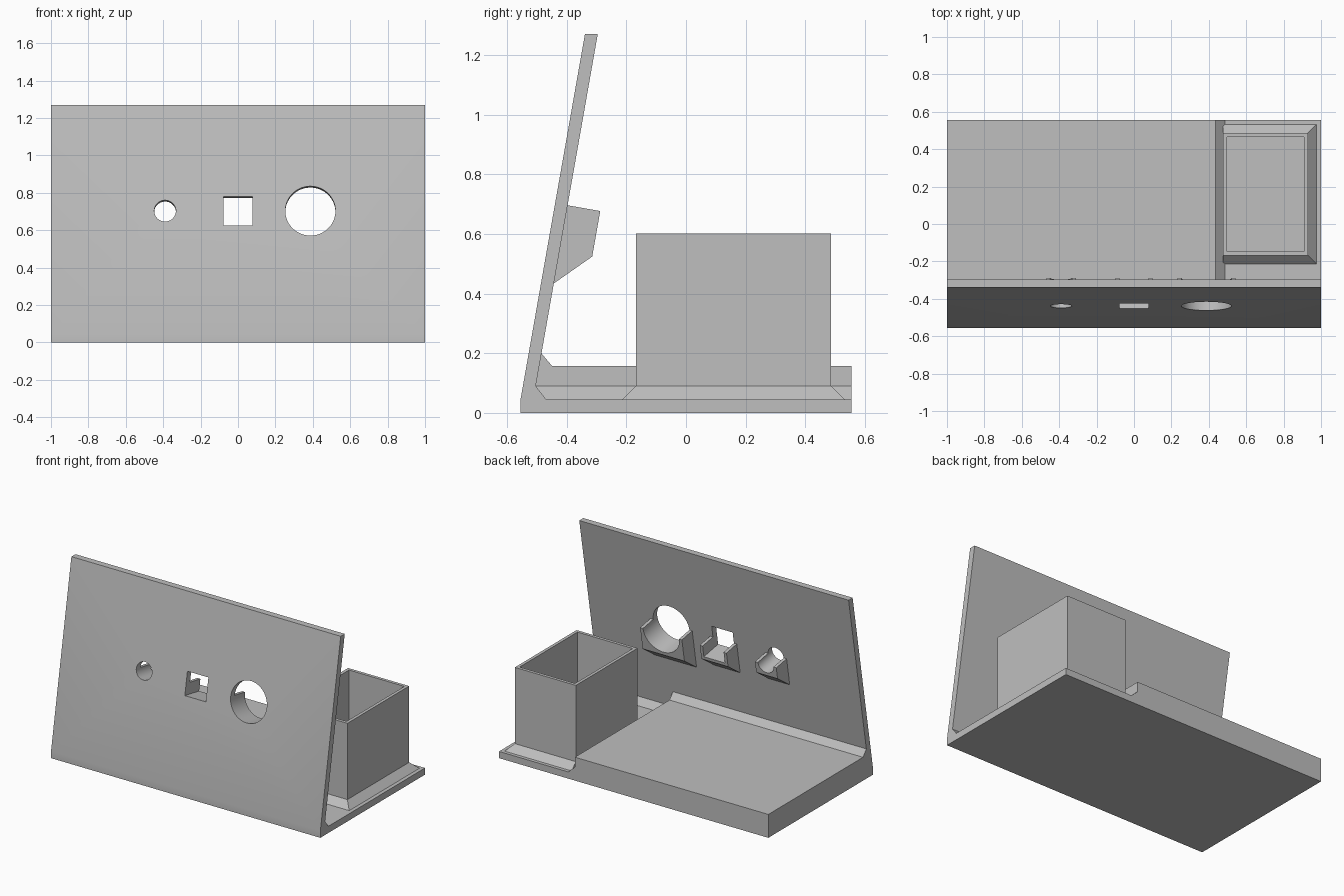
import bpy, bmesh, math
from mathutils import Vector

cube = bpy.data.objects.get("Cube")
if cube:
    bpy.data.objects.remove(cube, do_unlink=True)

grey = bpy.data.materials.new("matte_grey")
grey.use_nodes = True
colour = (0.52, 0.52, 0.52, 1)
grey.diffuse_color = colour
grey.node_tree.nodes["Principled BSDF"].inputs["Base Color"].default_value = colour

TILT = math.radians(10)
UP = Vector((0, math.sin(TILT), math.cos(TILT)))        # up along the panel
OUT = Vector((0, math.cos(TILT), -math.sin(TILT)))      # out of the panel's back
THICK = 0.0425
HOLE_LEVEL = Vector((0, -0.396, 0.696))                 # hole centre line, back face


def finish(name, bm):
    bmesh.ops.recalc_face_normals(bm, faces=bm.faces)
    mesh = bpy.data.meshes.new(name)
    bm.to_mesh(mesh)
    bm.free()
    mesh.materials.append(grey)
    obj = bpy.data.objects.new(name, mesh)
    bpy.context.collection.objects.link(obj)
    return obj


def extrude(name, points, direction):
    bm = bmesh.new()
    face = bm.faces.new([bm.verts.new(p) for p in points])
    moved = bmesh.ops.extrude_face_region(bm, geom=[face])["geom"]
    verts = [g for g in moved if isinstance(g, bmesh.types.BMVert)]
    bmesh.ops.translate(bm, verts=verts, vec=direction)
    return finish(name, bm)


def side_profile(name, yz, x0, x1):
    return extrude(name, [(x0, y, z) for y, z in yz], Vector((x1 - x0, 0, 0)))


def combine(target, tool, operation):
    mod = target.modifiers.new(tool.name, "BOOLEAN")
    mod.object, mod.operation, mod.solver = tool, operation, "EXACT"
    bpy.ops.object.select_all(action="DESELECT")
    bpy.context.view_layer.objects.active = target
    target.select_set(True)
    bpy.ops.object.modifier_apply(modifier=mod.name)
    bpy.data.objects.remove(tool, do_unlink=True)


# Leaning panel with the low tray behind it
BACK, LOW, DECK = 0.555, 0.045, 0.157
stand = side_profile("panel_and_base", [
    (-0.555, 0), (-0.555, LOW), (-0.339, 1.27), (-0.296, 1.27),
    (-0.504, 0.09), (-0.469, LOW), (BACK, LOW), (BACK, 0)], -1, 1)

# Raised deck with a sloped fillet against the panel
combine(stand, side_profile("raised_deck", [
    (-0.53, 0.02), (-0.505, 0.2), (-0.485, 0.2), (-0.449, DECK),
    (BACK, DECK), (BACK, 0.02)], -1, 0.437), "UNION")

# Small fillet at the foot of the deck's side
combine(stand, extrude("deck_fillet", [
    (0.42, -0.51, 0.02), (0.42, -0.51, 0.09), (0.437, -0.51, 0.09),
    (0.486, -0.51, LOW), (0.486, -0.51, 0.02)], Vector((0, BACK + 0.51, 0))), "UNION")

# Cradles behind the panel, each with an opening through both
REACH, WALL = 0.11, 0.021
for name, x, half, sides in [("small_round", -0.39, 0.058, 48),
                             ("square", 0, 0.078, 4),
                             ("large_round", 0.387, 0.134, 64)]:
    centre = HOLE_LEVEL + Vector((x, 0, 0))
    drop, width = half + WALL, half + WALL
    section = [(-0.02, 0), (REACH, 0), (REACH, -drop),
               (0, -drop - REACH), (-0.02, -drop - REACH)]
    start = centre - Vector((width, 0, 0))
    cradle = extrude(name + "_cradle", [start + OUT * n + UP * u for n, u in section],
                     Vector((2 * width, 0, 0)))
    combine(stand, cradle, "UNION")
    radius = half * math.sqrt(2) if sides == 4 else half
    ring = []
    for i in range(sides):
        a = 2 * math.pi * (i + 0.5) / sides
        ring.append(centre - OUT * 0.2 + Vector((radius * math.cos(a), 0, 0))
                    + UP * radius * math.sin(a))
    combine(stand, extrude(name + "_cutter", ring, OUT * 0.5), "DIFFERENCE")

bpy.ops.object.select_all(action="DESELECT")
bpy.context.view_layer.objects.active = stand
stand.select_set(True)
bpy.ops.object.shade_smooth_by_angle(angle=math.radians(20))

# Open bin: flared foot, walls, rim and floor as stacked rectangles
x0, x1, y0, y1, top, foot = 0.477, 0.93, -0.168, 0.487, 0.602, 0.045
bm = bmesh.new()
loops = []
for left, grow, z in [(0, foot, LOW - 0.002), (0, foot, LOW), (0, 0, LOW + foot),
                      (0, 0, top), (WALL, -WALL, top), (WALL, -WALL, LOW + 0.003)]:
    loops.append([bm.verts.new(p) for p in [
        (x0 + left, y0 - grow, z), (x1 + grow, y0 - grow, z),
        (x1 + grow, y1 + grow, z), (x0 + left, y1 + grow, z)]])
for lower, upper in zip(loops, loops[1:]):
    for i in range(4):
        j = (i + 1) % 4
        bm.faces.new((lower[i], lower[j], upper[j], upper[i]))
bm.faces.new(loops[0])
bm.faces.new(loops[-1])
finish("storage_bin", bm)
